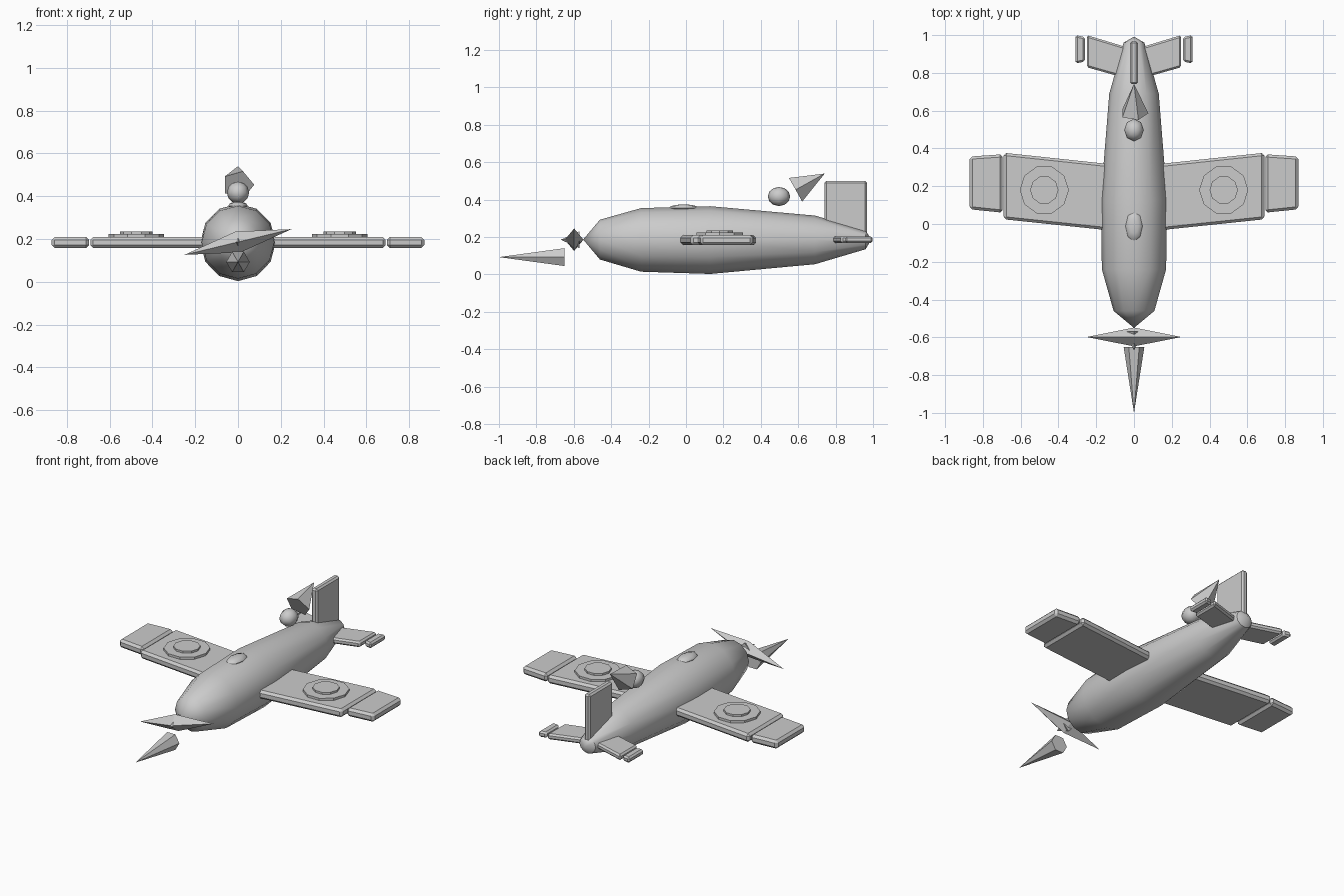
import bpy, bmesh, math
from mathutils import Vector, Matrix

if "Cube" in bpy.data.objects:
    bpy.data.objects.remove(bpy.data.objects["Cube"])


def finish(name, bm, smooth=None, mirror=False, bevel=0):
    bmesh.ops.recalc_face_normals(bm, faces=bm.faces[:])
    me = bpy.data.meshes.new(name)
    bm.to_mesh(me)
    bm.free()
    ob = bpy.data.objects.new(name, me)
    bpy.context.collection.objects.link(ob)
    if bevel:
        m = ob.modifiers.new("bevel", 'BEVEL')
        m.width, m.segments = bevel, 1
    if mirror:
        ob.modifiers.new("mirror", 'MIRROR').use_clip = False
    if smooth:
        bpy.ops.object.select_all(action='DESELECT')
        ob.select_set(True)
        bpy.context.view_layer.objects.active = ob
        bpy.ops.object.shade_smooth_by_angle(angle=math.radians(smooth))
    return ob


def loft(name, rings, **kw):
    """Skin a list of equal rings; a ring of one point closes to a tip."""
    bm = bmesh.new()
    vs = [[bm.verts.new(p) for p in r] for r in rings]
    n = max(len(r) for r in vs)
    for a, b in zip(vs, vs[1:]):
        for i in range(n):
            q = [a[i % len(a)], a[(i + 1) % len(a)], b[(i + 1) % len(b)], b[i % len(b)]]
            bm.faces.new(list(dict.fromkeys(q)))
    for r in (vs[0], vs[-1]):
        if len(r) > 2:
            bm.faces.new(r)
    return finish(name, bm, **kw)


def spike(name, base, tip, r, sides, u, **kw):
    """Pyramid whose first base corner points along u."""
    base, tip = Vector(base), Vector(tip)
    axis = (tip - base).normalized()
    u = Vector(u)
    u = (u - axis * u.dot(axis)).normalized()
    v = axis.cross(u)
    ring = [base + r * (u * math.cos(t) + v * math.sin(t))
            for t in (2 * math.pi * i / sides for i in range(sides))]
    return loft(name, [ring, [tip]], **kw)


def panel(name, outline, z0, z1, bevel=0.014, mirror=True):
    """Flat plate from a plan outline, mirrored to the other side."""
    return loft(name, [[(x, y, z) for x, y in outline] for z in (z0, z1)],
                mirror=mirror, bevel=bevel)


def ellipsoid(name, centre, size):
    bm = bmesh.new()
    bmesh.ops.create_uvsphere(bm, u_segments=8, v_segments=6, radius=1,
                              matrix=Matrix.Translation(centre) @ Matrix.Diagonal((*size, 1)))
    return finish(name, bm, smooth=60)


# fuselage: y, half width, bottom z, top z
sections = [(-0.46, 0.108, 0.080, 0.293), (-0.24, 0.17, 0.015, 0.355),
            (0.13, 0.176, 0.003, 0.365), (0.69, 0.131, 0.055, 0.315),
            (0.96, 0.055, 0.135, 0.235)]
rings = [[(0, -0.55, 0.187)]]
for y, w, zb, zt in sections:
    rings.append([(w * math.sin(t), y, (zb + zt) / 2 + (zt - zb) / 2 * math.cos(t))
                  for t in (math.pi * i / 6 for i in range(12))])
rings.append([(0, 0.992, 0.187)])
loft("fuselage", rings, smooth=40)

# wings and wing tips
panel("wings", [(0.1, -0.037), (0.69, 0.025), (0.69, 0.377), (0.1, 0.314)], 0.158, 0.21)
panel("wing_tips", [(0.695, 0.06), (0.87, 0.078), (0.87, 0.357), (0.695, 0.369)], 0.158, 0.21)

# stacked ten-sided discs on the wings
for name, r, z0, z1 in (("wing_discs", 0.13, 0.205, 0.224), ("wing_disc_centres", 0.075, 0.22, 0.236)):
    out = [(0.475 + r * math.cos(math.pi * i / 5), 0.18 + r * math.sin(math.pi * i / 5)) for i in range(10)]
    panel(name, out, z0, z1, bevel=0)

# tailplane, its tips and the fin
panel("tailplane", [(0.02, 0.765), (0.25, 0.83), (0.25, 1.0), (0.02, 0.93)], 0.168, 0.204, 0.01)
panel("tailplane_tips", [(0.26, 0.86), (0.31, 0.85), (0.31, 1.0), (0.26, 0.99)], 0.168, 0.204, 0.01)
panel("fin", [(-0.02, 0.74), (0.02, 0.74), (0.02, 0.968), (-0.02, 0.968)], 0.2, 0.5, 0.01, False)

# propeller blades and hub
for s, side in ((1, "right"), (-1, "left")):
    spike("propeller_blade_" + side, (0, -0.598, 0.186),
          (s * 0.25, -0.598, 0.186 + s * 0.06), 0.05, 4, (0, 1, 0))
spike("propeller_hub", (0, -0.57, 0.186), (0, -0.67, 0.186), 0.045, 4, (0, 0, 1))

# spike under the nose
spike("nose_spike", (0, -0.65, 0.093), (0, -1.0, 0.093), 0.055, 6, (1, 0, 0))

# cockpit bump on the spine
ellipsoid("cockpit", (0, -0.012, 0.355), (0.045, 0.08, 0.02))

# rider: round head and streaming cap
ellipsoid("head", (0, 0.497, 0.417), (0.052, 0.06, 0.051))
spike("pointed_cap", (0, 0.586, 0.453), (0, 0.742, 0.54), 0.076, 5, (1, 0, 0))
